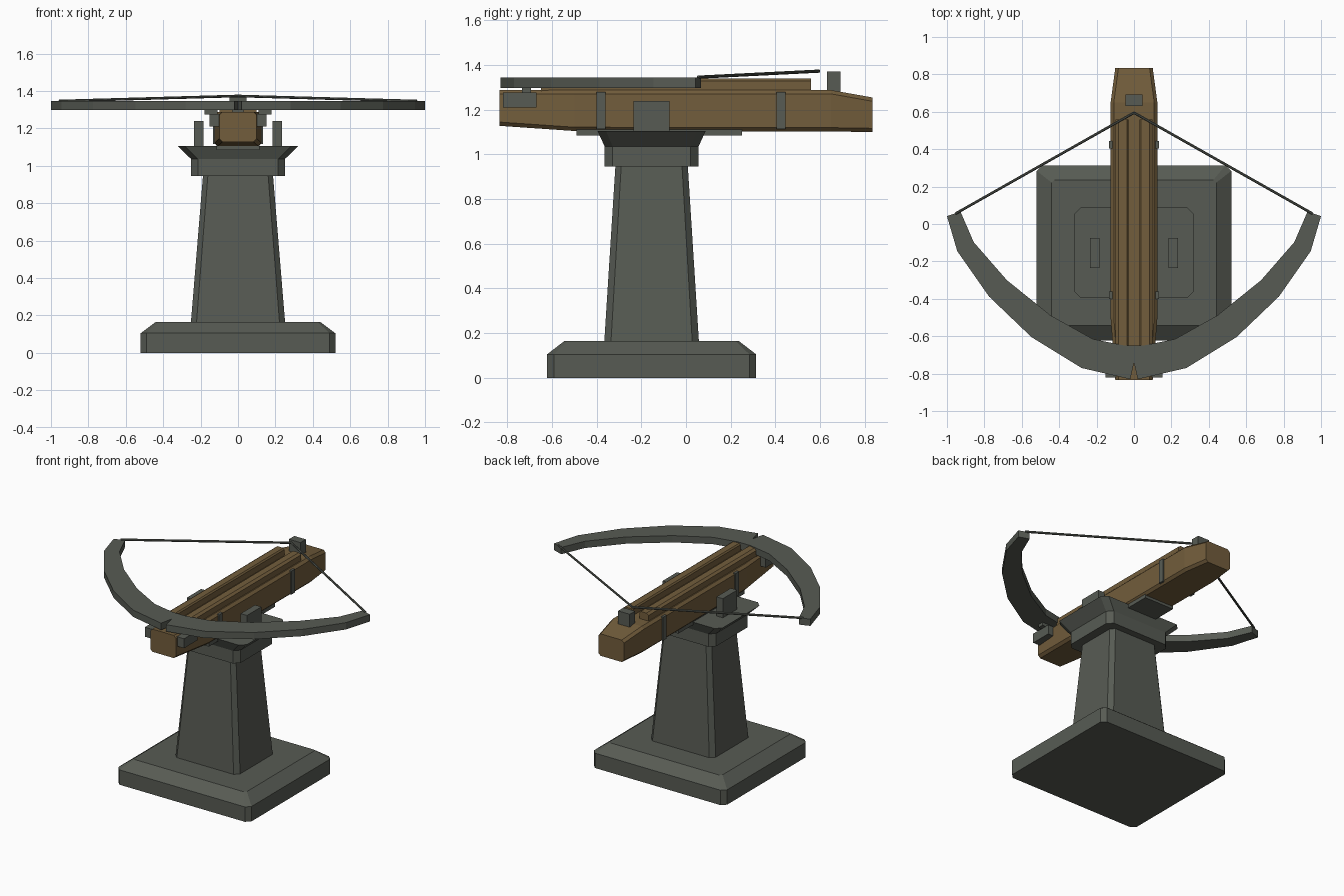
import bpy, bmesh
from mathutils import Vector

if "Cube" in bpy.data.objects:
    bpy.data.objects.remove(bpy.data.objects["Cube"])


def material(name, rgb):
    m = bpy.data.materials.new(name)
    m.use_nodes = True
    m.diffuse_color = (*rgb, 1)
    m.node_tree.nodes["Principled BSDF"].inputs["Base Color"].default_value = (*rgb, 1)
    return m


STONE = material("grey metal", (0.096, 0.105, 0.088))
WOOD = material("brown wood", (0.170, 0.110, 0.045))


def loft(name, rings, mat):
    """Skin a list of equal-length point rings and cap both ends."""
    bm = bmesh.new()
    rows = [[bm.verts.new(p) for p in ring] for ring in rings]
    for a, b in zip(rows, rows[1:]):
        for i in range(len(a)):
            j = (i + 1) % len(a)
            bm.faces.new((a[i], a[j], b[j], b[i]))
    bm.faces.new(rows[0][::-1])
    bm.faces.new(rows[-1])
    bmesh.ops.recalc_face_normals(bm, faces=bm.faces)
    mesh = bpy.data.meshes.new(name)
    bm.to_mesh(mesh)
    bm.free()
    mesh.materials.append(mat)
    obj = bpy.data.objects.new(name, mesh)
    bpy.context.collection.objects.link(obj)
    return obj


def octagon(w, h, c):
    """Rectangle of half sizes w, h with corners cut by c."""
    return [(w, c - h), (w, h - c), (w - c, h), (c - w, h),
            (-w, h - c), (-w, c - h), (c - w, -h), (w - c, -h)]


def tower(name, levels, mat=STONE):
    """Stack of cut-corner rectangles: (z, half x, half y, corner)."""
    return loft(name, [[(x, y - 0.154, z) for x, y in octagon(w, d, c)]
                       for z, w, d, c in levels], mat)


def box(name, x, y, z, mat=STONE):
    ring = [(x[0], y[0]), (x[1], y[0]), (x[1], y[1]), (x[0], y[1])]
    return loft(name, [[(*p, h) for p in ring] for h in z], mat)


def rod(name, a, b, r, mat=STONE):
    a, b = Vector(a), Vector(b)
    q = (b - a).to_track_quat('Z', 'Y')
    ring = [q @ Vector((x, y, 0)) for x, y in octagon(r, r, r * 0.58)]
    return loft(name, [[e + p for p in ring] for e in (a, b)], mat)


# Pedestal
tower("base", [(0, 0.52, 0.468, 0.03), (0.105, 0.52, 0.468, 0.03), (0.165, 0.44, 0.39, 0.015)])
tower("pillar", [(0.16, 0.252, 0.212, 0.03), (0.95, 0.187, 0.162, 0.026)])
tower("pillar_cap", [(0.945, 0.25, 0.21, 0.036), (1.035, 0.25, 0.21, 0.036),
                     (1.105, 0.322, 0.242, 0.038)])
box("cradle_plate", (-0.115, 0.115), (-0.49, 0.25), (1.085, 1.112))

# Stock, tapered at both ends
loft("stock", [[(x, y, (lo + hi) / 2 + z) for x, z in octagon(w, (hi - lo) / 2, 0.017)]
               for y, w, lo, hi in [(-0.835, 0.1, 1.128, 1.288), (-0.5, 0.125, 1.105, 1.288),
                                    (0.65, 0.125, 1.103, 1.288), (0.835, 0.1, 1.1, 1.255)]], WOOD)

# Paired fittings and bolt rails
RAIL = [(0.03, 1.28), (0.03, 1.33), (0.038, 1.34), (0.083, 1.34), (0.1, 1.328), (0.1, 1.28)]
for side, s in (("left", 1), ("right", -1)):
    loft(side + "_rail", [[(s * x, y, z) for x, z in RAIL] for y in (-0.65, 0.56)], WOOD)
    box(side + "_cradle_bracket", (s * 0.185, s * 0.235), (-0.235, -0.075), (1.095, 1.24))
    box(side + "_bow_mount", (s * 0.09, s * 0.153), (-0.82, -0.67), (1.21, 1.277))
    box(side + "_bow_peg", (s * 0.11, s * 0.18), (-0.735, -0.695), (1.275, 1.3))
    for end, y in (("front", -0.38), ("rear", 0.425)):
        box(f"{side}_{end}_band", (s * 0.11, s * 0.133), (y - 0.02, y + 0.02), (1.115, 1.28))
    rod(side + "_string", (s * 0.955, 0.055, 1.346), (0, 0.595, 1.373), 0.007)

# Bow with a notch at the front
HALF = [(0.02, -0.83), (0.28, -0.77), (0.548, -0.605), (0.775, -0.388), (0.945, -0.145),
        (1, 0.042), (0.928, 0.067), (0.857, -0.097), (0.68, -0.3), (0.447, -0.488),
        (0.22, -0.615), (0.05, -0.65)]
outline = [(0, -0.74)] + HALF + [(-x, y) for x, y in reversed(HALF)]
loft("bow", [[(x, y, z) for x, y in outline] for z in (1.297, 1.345)], STONE)

# Trigger block
box("trigger_block", (-0.045, 0.045), (0.632, 0.692), (1.27, 1.372))
